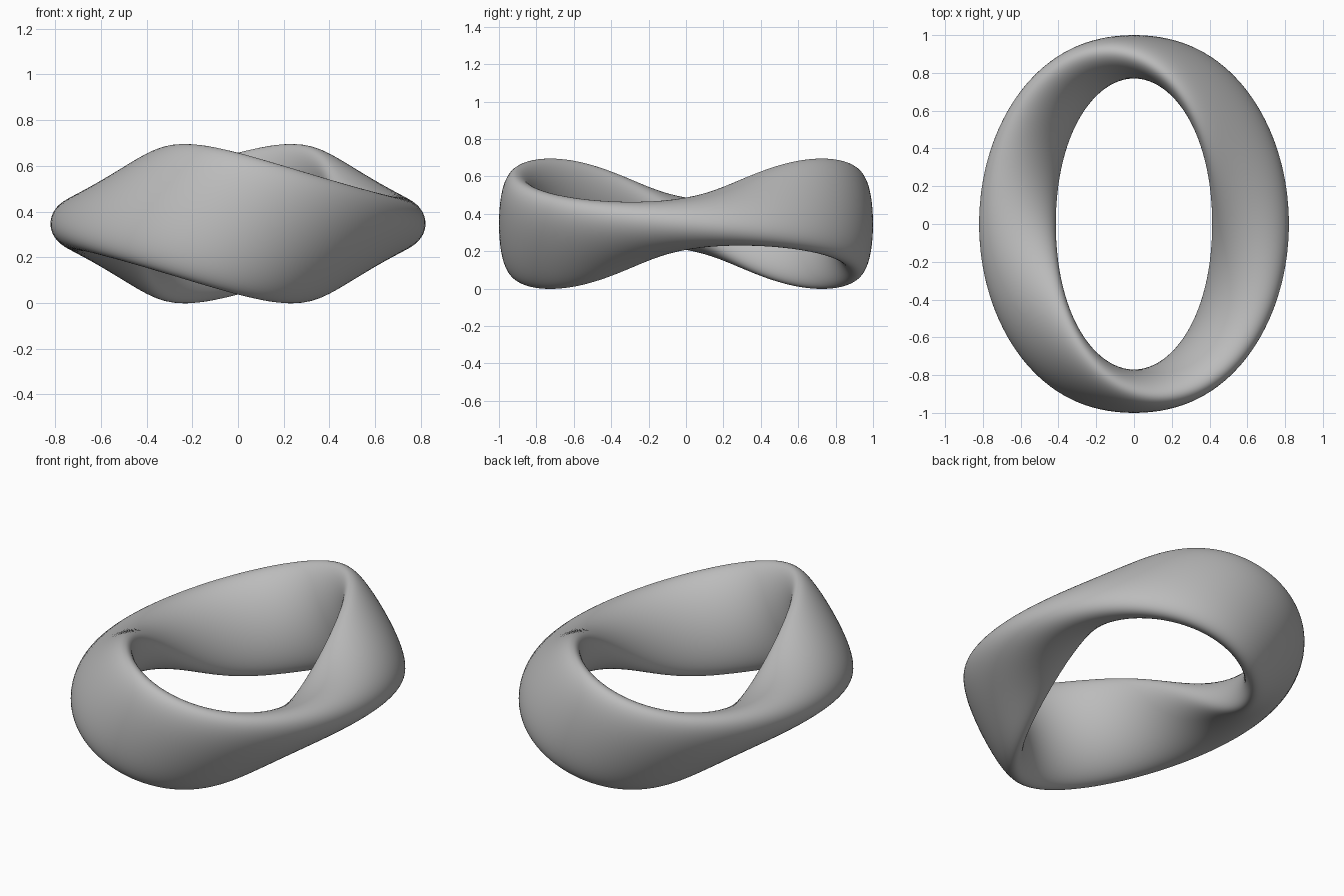
import bpy
import bmesh
from math import sin, cos, pi

cube = bpy.data.objects.get("Cube")
if cube:
    bpy.data.objects.remove(cube, do_unlink=True)

AROUND, ACROSS = 192, 64
LONG, SHORT = 0.31, 0.14      # half axes of the oval cross-section
WAVE, MIDDLE = 0.08, 0.347    # rise and fall of the band, centre height


def band_point(i, j):
    """Oval section, turned once on its way round an oval path."""
    angle = 2 * pi * i / AROUND
    twist = pi / 2 - angle
    s = 2 * pi * j / ACROSS
    u, v = LONG * cos(s), SHORT * sin(s)
    out = v * cos(twist) - u * sin(twist)
    up = u * cos(twist) + v * sin(twist)
    return (cos(angle) * (0.617 + 0.655 * out),
            sin(angle) * (0.885 + 0.82 * out),
            MIDDLE + up + WAVE * sin(2 * twist))


# Twisted ring surface
bm = bmesh.new()
rings = [[bm.verts.new(band_point(i, j)) for j in range(ACROSS)]
         for i in range(AROUND)]
for i in range(AROUND):
    here, there = rings[i], rings[(i + 1) % AROUND]
    for j in range(ACROSS):
        k = (j + 1) % ACROSS
        bm.faces.new((here[j], there[j], there[k], here[k])).smooth = True
bmesh.ops.recalc_face_normals(bm, faces=bm.faces)
mesh = bpy.data.meshes.new("twisted_ring")
bm.to_mesh(mesh)
bm.free()

# Plain grey material
grey = bpy.data.materials.new("plain_grey")
grey.use_nodes = True
colour = (0.5, 0.5, 0.5, 1)
grey.diffuse_color = colour
grey.node_tree.nodes["Principled BSDF"].inputs["Base Color"].default_value = colour
mesh.materials.append(grey)

ring = bpy.data.objects.new("twisted_ring", mesh)
bpy.context.collection.objects.link(ring)
